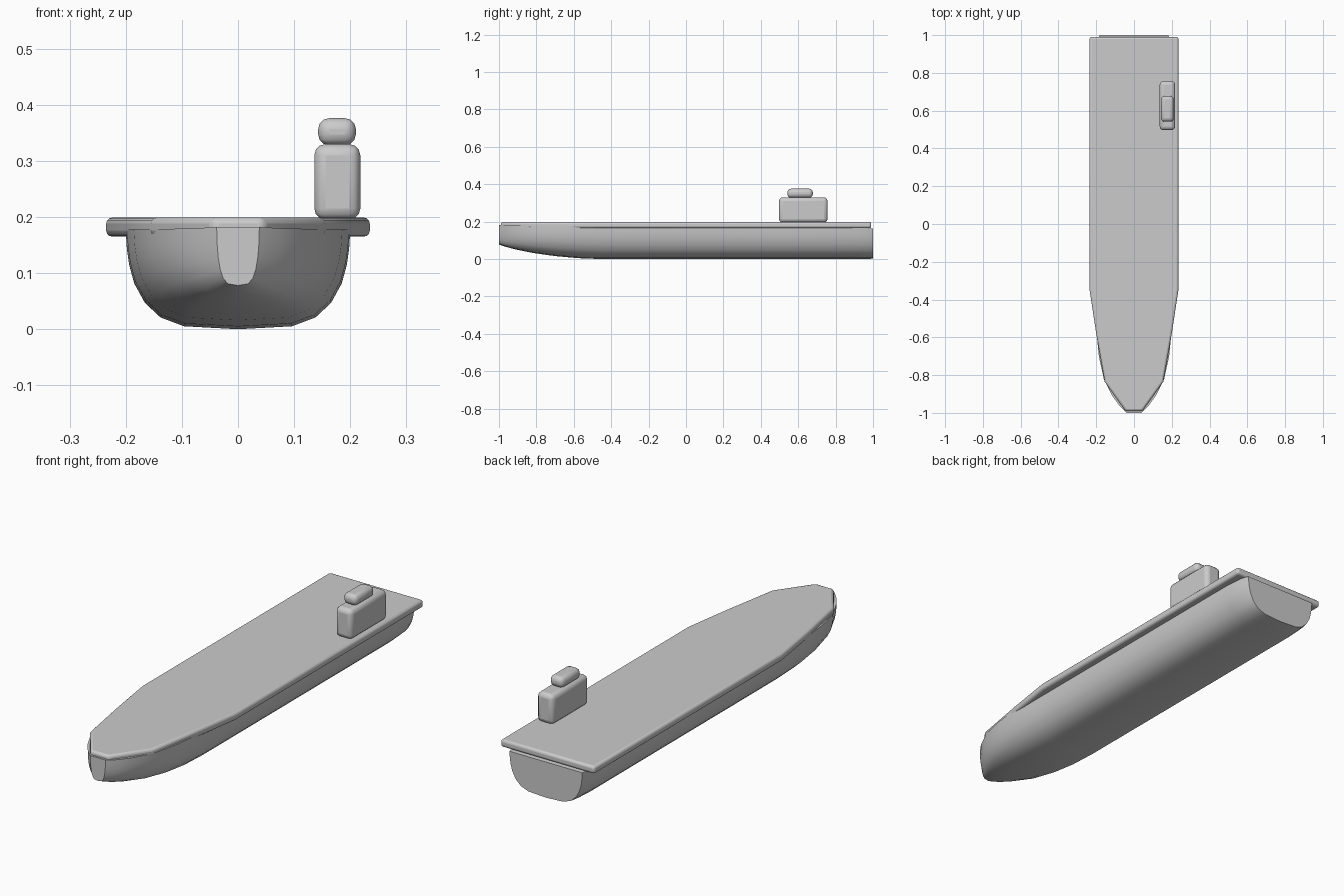
import bpy, bmesh

if "Cube" in bpy.data.objects:
    bpy.data.objects.remove(bpy.data.objects["Cube"])


def finish(name, bm, angle=0.7):
    bmesh.ops.recalc_face_normals(bm, faces=bm.faces)
    mesh = bpy.data.meshes.new(name)
    bm.to_mesh(mesh)
    bm.free()
    ob = bpy.data.objects.new(name, mesh)
    bpy.context.collection.objects.link(ob)
    bpy.ops.object.select_all(action='DESELECT')
    bpy.context.view_layer.objects.active = ob
    ob.select_set(True)
    bpy.ops.object.shade_smooth_by_angle(angle=angle)
    return ob


def rounded(ob, width, segments=3):
    mod = ob.modifiers.new("rounding", 'BEVEL')
    mod.width = width
    mod.segments = segments
    mod.limit_method = 'ANGLE'


def rounded_box(name, lo, hi, width):
    bm = bmesh.new()
    bmesh.ops.create_cube(bm, size=1)
    for v in bm.verts:
        v.co = [(a + b) / 2 + c * (b - a) for a, b, c in zip(lo, hi, v.co)]
    rounded(finish(name, bm), width)


# hull: one half-section, scaled at each station (y, half width, keel z, top z)
half = [(1, 1), (0.99, 0.82), (0.97, 0.66), (0.925, 0.47), (0.83, 0.27),
        (0.69, 0.12), (0.48, 0.03), (0, 0)]
section = half + [(-x, z) for x, z in half[-2::-1]]
stations = [(1, 0.182, 0.004, 0.165), (0.96, 0.192, 0.003, 0.168),
            (0.88, 0.2, 0.002, 0.176), (0.3, 0.2, 0.002, 0.178),
            (-0.45, 0.2, 0.002, 0.178), (-0.58, 0.198, 0.007, 0.179),
            (-0.7, 0.186, 0.018, 0.18), (-0.82, 0.16, 0.035, 0.18),
            (-0.91, 0.115, 0.053, 0.181), (-0.965, 0.075, 0.068, 0.182),
            (-1, 0.038, 0.08, 0.184)]
bm = bmesh.new()
rings = [[bm.verts.new((x * w, y, b + z * (t - b))) for x, z in section]
         for y, w, b, t in stations]
n = len(section)
for r, s in zip(rings, rings[1:]):
    for i in range(n):
        j = (i + 1) % n
        bm.faces.new((r[i], r[j], s[j], s[i]))
bm.faces.new(rings[0])
bm.faces.new(rings[-1])
for v in bm.verts:
    v.co.z -= 0.002
finish("hull", bm)

# flight deck: extruded outline with rounded rim
side = [(0.235, 0.99), (0.235, -0.35), (0.2, -0.58), (0.155, -0.835), (0.045, -0.99)]
outline = side + [(-x, y) for x, y in reversed(side)]
bm = bmesh.new()
face = bm.faces.new([bm.verts.new((x, y, 0.165)) for x, y in outline])
new = bmesh.ops.extrude_face_region(bm, geom=[face])["geom"]
for v in new:
    if isinstance(v, bmesh.types.BMVert):
        v.co.z = 0.199
if not any(len(f.verts) == len(outline) and f.calc_center_median().z < 0.17 for f in bm.faces):
    bm.faces.new([v for v in bm.verts if v.co.z < 0.17])
rounded(finish("flight_deck", bm), 0.011)

# island tower and bridge
rounded_box("island_tower", (0.136, 0.497, 0.195), (0.218, 0.757, 0.33), 0.02)
rounded_box("island_bridge", (0.143, 0.542, 0.328), (0.21, 0.678, 0.376), 0.019)
